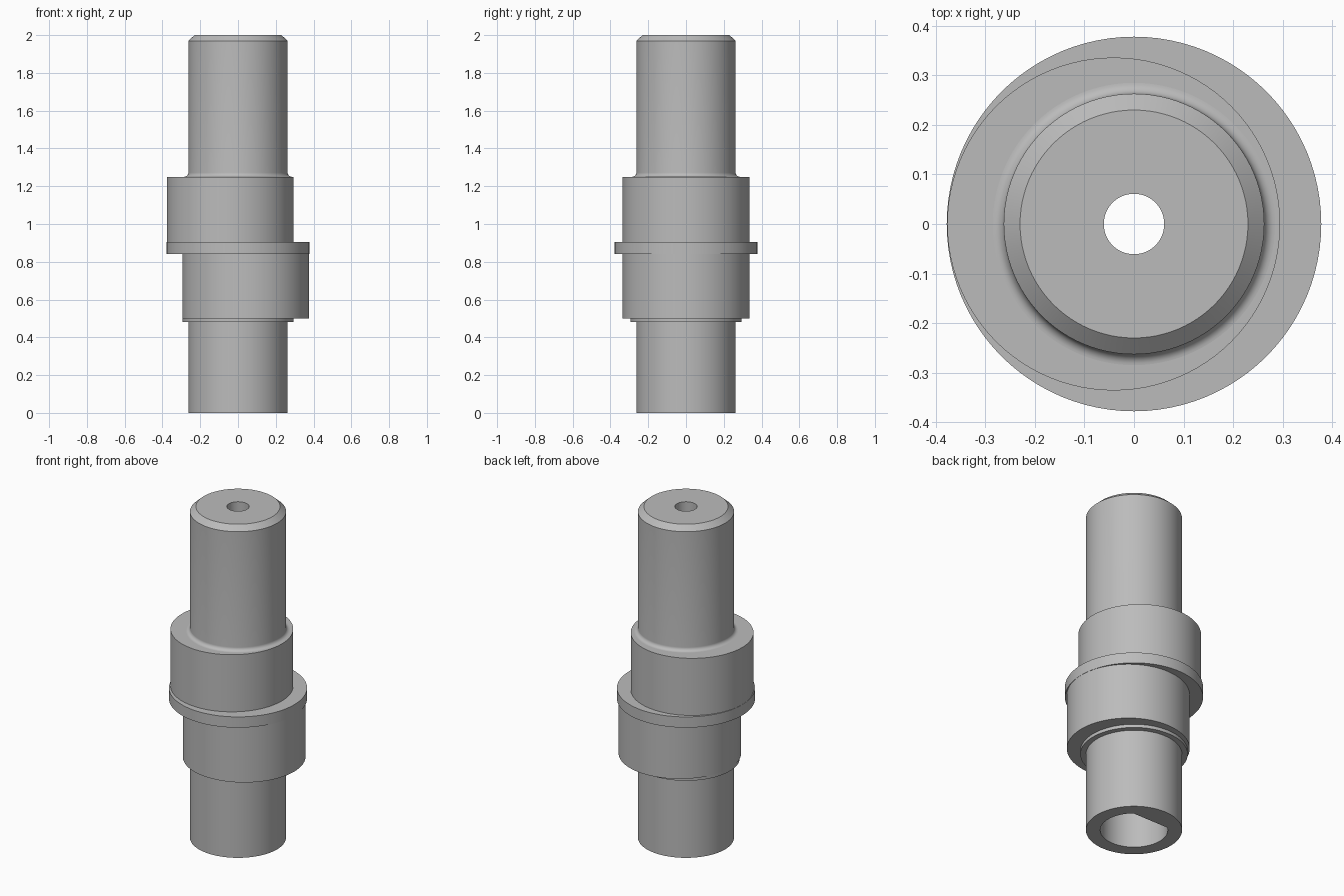
import bpy, bmesh
from math import sin, cos, pi, radians

if "Cube" in bpy.data.objects:
    bpy.data.objects.remove(bpy.data.objects["Cube"])

SEGMENTS = 96
SHAFT_R = 0.263
BORE_R = 0.185
FLAT_Y = BORE_R * cos(radians(41.25))

steel = bpy.data.materials.new("grey steel")
steel.use_nodes = True
steel.diffuse_color = (0.5, 0.5, 0.5, 1)
steel.node_tree.nodes["Principled BSDF"].inputs["Base Color"].default_value = (0.5, 0.5, 0.5, 1)


def lathe(name, profile, offset=0.0, flat_bore=False):
    """Revolve a closed (radius, z) loop; the wide bore may carry a flat on +y."""
    bm = bmesh.new()
    rings = []
    for i in range(SEGMENTS):
        a = 2 * pi * i / SEGMENTS
        ring = []
        for r, z in profile:
            if flat_bore and r == BORE_R and sin(a) > 0:
                r = min(r, FLAT_Y / sin(a))
            ring.append(bm.verts.new((r * cos(a) + offset, r * sin(a), z)))
        rings.append(ring)
    n = len(profile)
    for i in range(SEGMENTS):
        p, q = rings[i], rings[(i + 1) % SEGMENTS]
        for j in range(n):
            k = (j + 1) % n
            bm.faces.new((p[j], q[j], q[k], p[k]))
    bmesh.ops.recalc_face_normals(bm, faces=bm.faces)
    mesh = bpy.data.meshes.new(name)
    bm.to_mesh(mesh)
    bm.free()
    mesh.materials.append(steel)
    obj = bpy.data.objects.new(name, mesh)
    bpy.context.collection.objects.link(obj)
    bpy.ops.object.select_all(action='DESELECT')
    obj.select_set(True)
    bpy.context.view_layer.objects.active = obj
    bpy.ops.object.shade_smooth_by_angle(angle=radians(30))
    return obj


def collar(name, radius, z0, z1, offset=0.0):
    """Disc around the shaft, hollow where the shaft wall passes through."""
    inner = 0.25 if offset == 0 else 0.225
    lathe(name, [(inner, z0), (radius, z0), (radius, z1), (inner, z1)], offset)


# Hollow shaft: chamfered top, fillet above the upper cam, stepped bore
FILLET, CAM_TOP = 0.022, 1.25
foot = [(SHAFT_R + FILLET * (1 - cos(t)), CAM_TOP + FILLET * (1 - sin(t)))
        for t in (pi / 2 * i / 8 for i in range(8, -1, -1))]
shaft = [(BORE_R, 0), (SHAFT_R, 0), (SHAFT_R, CAM_TOP - 0.02),
         (SHAFT_R + FILLET, CAM_TOP - 0.02)]
shaft += foot
shaft += [(SHAFT_R, 1.97), (0.23, 2), (0.061, 2), (0.061, 0.9), (BORE_R, 0.9)]
lathe("shaft", shaft, flat_bore=True)

# Two opposed eccentric cams, the flange between them and a thin shoulder
CAM_R, THROW = 0.336, 0.041
collar("lower_shoulder", 0.294, 0.48, 0.51)
collar("lower_cam", CAM_R, 0.5, 0.85, THROW)
collar("middle_flange", 0.378, 0.84, 0.905)
collar("upper_cam", CAM_R, 0.895, CAM_TOP, -THROW)
